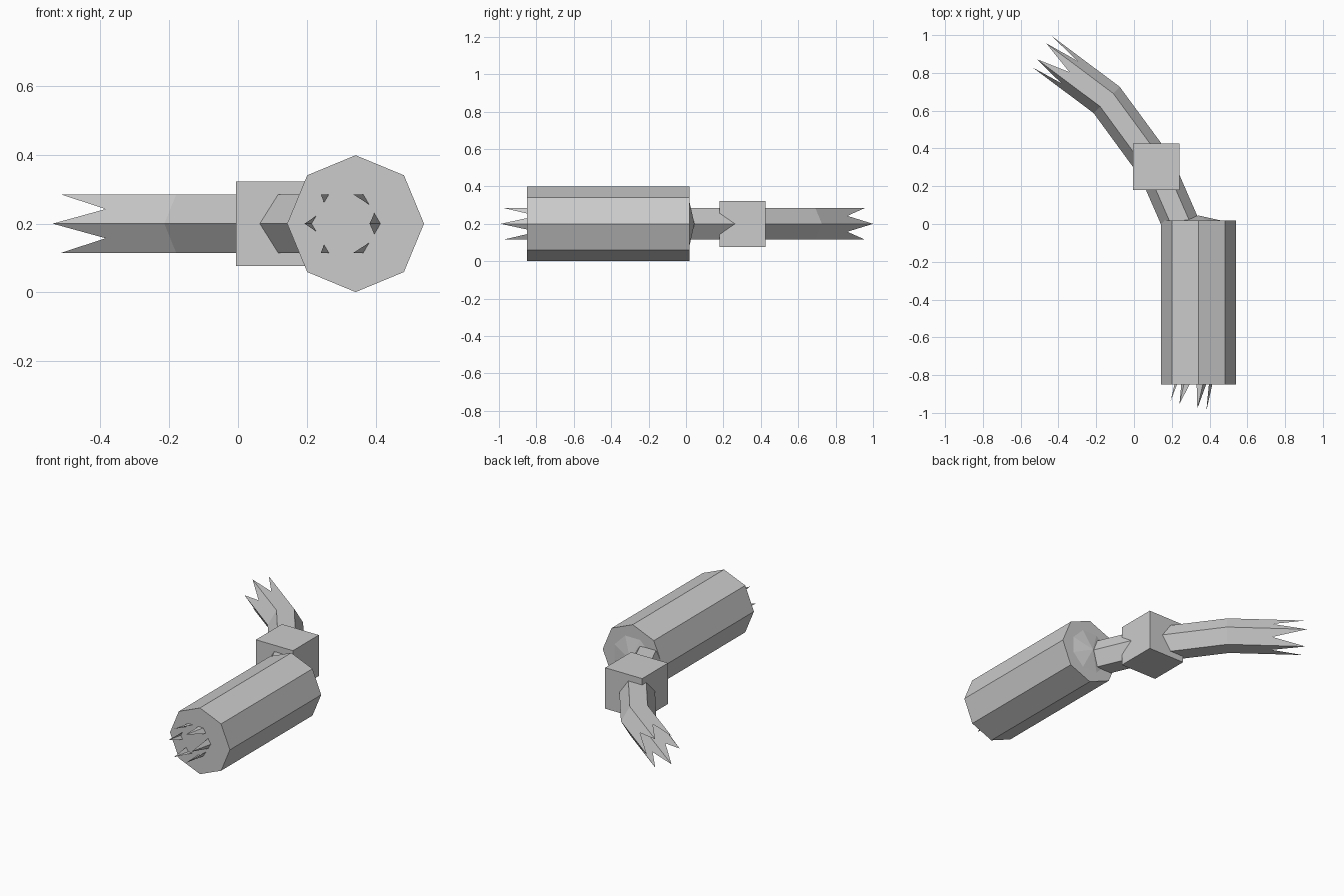
import bpy, bmesh
from math import sin, cos, pi, radians
from mathutils import Vector, Matrix

if "Cube" in bpy.data.objects:
    bpy.data.objects.remove(bpy.data.objects["Cube"])

Z = 0.2  # height of the centre plane


def make(name, bm):
    mesh = bpy.data.meshes.new(name)
    bm.to_mesh(mesh)
    bm.free()
    ob = bpy.data.objects.new(name, mesh)
    bpy.context.collection.objects.link(ob)
    return ob


def stick(name, y0, y1, r0, r1, tilt=0):
    """Eight-sided solid along y, from y0 (radius r0) to y1 (radius r1)."""
    bm = bmesh.new()
    bmesh.ops.create_cone(bm, cap_ends=True, segments=8, radius1=r0, radius2=r1,
                          depth=abs(y1 - y0))
    m = (Matrix.Translation((0.342, (y0 + y1) / 2, Z))
         @ Matrix.Rotation(radians(-90), 4, 'X') @ Matrix.Rotation(tilt, 4, 'Z'))
    bmesh.ops.transform(bm, matrix=m, verts=bm.verts)
    return make(name, bm)


# Octagonal body and the shallow point on its back cap
stick("body", -0.85, 0.018, 0.199, 0.199)
stick("back_cap_point", 0.017, 0.045, 0.135, 0.0, pi / 8)

# Block the cord runs through
bm = bmesh.new()
bmesh.ops.create_cube(bm, size=0.246)
bmesh.ops.translate(bm, verts=bm.verts, vec=(0.117, 0.302, Z))
make("block", bm)

# Hexagonal cord: centre x, centre y, heading in degrees; first and last are frayed tips
path = [(0.288, -0.965, 75), (0.385, -0.54, 86), (0.355, -0.23, 100),
        (0.24, 0.018, 106), (0.117, 0.30, 120), (-0.145, 0.657, 135),
        (-0.49, 0.915, 150)]
bm = bmesh.new()
rings = []
for x, y, heading in path:
    a = radians(heading)
    side = Vector((sin(a), -cos(a), 0))
    rings.append([bm.verts.new(Vector((x, y, Z)) + side * 0.098 * cos(i * pi / 3)
                               + Vector((0, 0, 0.098 * sin(i * pi / 3))))
                  for i in range(6)])

for a, b in zip(rings[1:-2], rings[2:-1]):
    for i in range(6):
        j = (i + 1) % 6
        bm.faces.new((a[i], a[j], b[j], b[i]))

# Frayed ends: each side is notched so that every corner becomes a spike
for base, tip in ((rings[1], rings[0]), (rings[-2], rings[-1])):
    for i in range(6):
        j = (i + 1) % 6
        mid_base = (base[i].co + base[j].co) / 2
        mid_tip = (tip[i].co + tip[j].co) / 2
        notch = bm.verts.new(mid_base.lerp(mid_tip, 0.57))
        bm.faces.new((base[i], base[j], notch))
        bm.faces.new((base[i], notch, tip[i]))
        bm.faces.new((base[j], tip[j], notch))
bmesh.ops.recalc_face_normals(bm, faces=bm.faces)
make("frayed_cord", bm)
